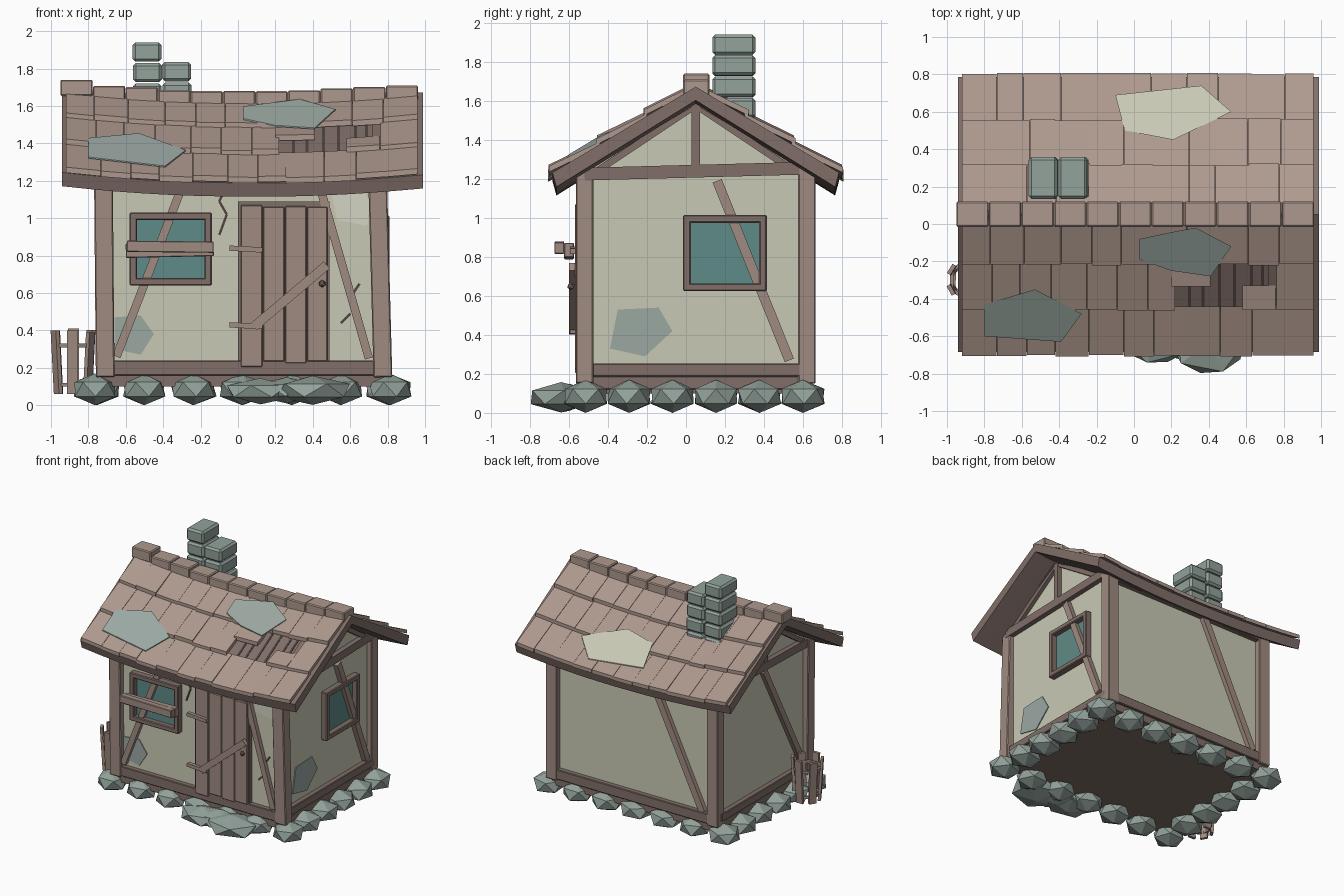
import bpy, bmesh, math, random
from mathutils import Vector

if "Cube" in bpy.data.objects:
    bpy.data.objects.remove(bpy.data.objects["Cube"])

random.seed(4)


def material(name, r, g, b):
    m = bpy.data.materials.new(name)
    lin = [((c / 255 + 0.055) / 1.055) ** 2.4 for c in (r, g, b)]
    m.diffuse_color = (*lin, 1)
    m.use_nodes = True
    m.node_tree.nodes["Principled BSDF"].inputs["Base Color"].default_value = m.diffuse_color
    return m


TILE = material("roof tile", 174, 153, 142)
WOOD = material("weathered wood", 160, 139, 129)
TIMBER = material("dark timber", 129, 111, 105)
PLASTER = material("plaster", 201, 201, 181)
PALE = material("pale plaster", 212, 212, 195)
STONE = material("stone", 147, 162, 155)
PATCH = material("grey patch", 155, 168, 162)
GLASS = material("teal glass", 95, 139, 135)
DARK = material("dark gap", 80, 69, 66)


def build(name, pieces, mat, bevel=0):
    """One object from a list of (verts, faces) pieces."""
    bm = bmesh.new()
    for verts, faces in pieces:
        vs = [bm.verts.new(v) for v in verts]
        for f in faces:
            bm.faces.new([vs[i] for i in f])
    bmesh.ops.recalc_face_normals(bm, faces=bm.faces)
    me = bpy.data.meshes.new(name)
    bm.to_mesh(me)
    bm.free()
    me.materials.append(mat)
    ob = bpy.data.objects.new(name, me)
    bpy.context.collection.objects.link(ob)
    if bevel:
        mod = ob.modifiers.new("bevel", "BEVEL")
        mod.width = bevel
        mod.segments = 1
    return ob


def prism(a, b):
    """Closed solid between two matching loops."""
    n = len(a)
    sides = [(i, (i + 1) % n, n + (i + 1) % n, n + i) for i in range(n)]
    return list(a) + list(b), sides + [tuple(range(n)), tuple(range(n, 2 * n))]


def box(x0, x1, y0, y1, z0, z1):
    ring = [(x0, y0), (x1, y0), (x1, y1), (x0, y1)]
    return prism([(x, y, z0) for x, y in ring], [(x, y, z1) for x, y in ring])


def beam(p, q, w, d, n):
    """Square bar from p to q, w wide, d deep along the direction n."""
    p, q, n = Vector(p), Vector(q), Vector(n)
    side = (q - p).cross(n).normalized() * w / 2
    out = n.normalized() * d / 2
    ends = [[c - side - out, c + side - out, c + side + out, c - side + out] for c in (p, q)]
    return prism(*ends)


def plate(points, n, t=0.007):
    n = Vector(n) * t
    return prism([Vector(p) for p in points], [Vector(p) + n for p in points])


FRONT, BACK, RIGHT, LEFT, UP = (0, -1, 0), (0, 1, 0), (1, 0, 0), (-1, 0, 0), (0, 0, 1)
X0, X1, Y0, Y1, YC = -0.72, 0.76, -0.52, 0.62, 0.05

# Plaster walls with gables, and the floor
profile = [(Y0, 0.15), (Y1, 0.15), (Y1, 1.26), (YC, 1.60), (Y0, 1.26)]
build("walls", [prism([(X0, y, z) for y, z in profile], [(X1, y, z) for y, z in profile])], PLASTER)
build("floor", [box(-0.74, 0.78, -0.54, 0.64, 0.10, 0.16)], TIMBER)

# Corner posts, leaning slightly
posts = [beam((x, y, 0.15), (x + lean, y, 1.26), 0.10, 0.09, FRONT)
         for x, y, lean in ((-0.71, Y0, -0.01), (0.775, Y0, -0.03), (-0.70, Y1, 0), (0.75, Y1, 0))]
build("corner_posts", posts, WOOD, 0.006)

# Sills and wall plates
sills = []
for z, h in ((0.20, 0.08), (1.22, 0.06)):
    for y in (Y0, Y1):
        sills.append(beam((X0, y, z), (X1, y, z), h, 0.08, FRONT))
for x in (X0, X1):
    sills.append(beam((x, Y0, 0.22), (x, Y1, 0.22), 0.065, 0.08, RIGHT))
    sills.append(box(x - 0.025, x + 0.025, Y0, Y1, 0.12, 0.19))
build("sills", sills, TIMBER, 0.005)

# Gable framing on both ends
gable = []
for x in (X0, X1):
    gable.append(beam((x, -0.52, 1.225), (x, 0.61, 1.255), 0.065, 0.08, RIGHT))
    gable.append(beam((x, YC, 1.24), (x, YC, 1.62), 0.045, 0.07, RIGHT))
    for s in (-1, 1):
        gable.append(beam((x, YC + s * 0.62, 1.26), (x, YC, 1.615), 0.065, 0.08, RIGHT))
        gable.append(beam((x, YC + s * 0.50, 1.245), (x, YC + s * 0.02, 1.565), 0.035, 0.06, RIGHT))
build("gable_frame", gable, TIMBER)

# Diagonal wall braces
build("wall_braces", [
    beam((-0.65, -0.535, 0.26), (-0.31, -0.535, 1.14), 0.045, 0.04, FRONT),
    beam((0.70, -0.535, 0.25), (0.44, -0.535, 1.16), 0.045, 0.04, FRONT),
    beam((X1 + 0.02, 0.53, 0.27), (X1 + 0.02, 0.16, 1.19), 0.05, 0.04, RIGHT),
    beam((X0 - 0.015, -0.45, 0.25), (X0 - 0.015, 0.06, 1.20), 0.05, 0.04, LEFT),
    beam((-0.60, Y1 + 0.015, 0.24), (-0.14, Y1 + 0.015, 1.20), 0.055, 0.04, BACK)], WOOD)


# Windows
def window(name, centre, u, n, w, h):
    c, u, n, z = Vector(centre), Vector(u), Vector(n), Vector(UP)
    t, fo = 0.04, n * 0.02
    bars = []
    for s in (-1, 1):
        a = c + fo + u * s * (w - t) / 2
        bars.append(beam(a - z * h / 2, a + z * h / 2, t, 0.06, n))
        b = c + fo + z * s * (h - t) / 2
        bars.append(beam(b - u * w / 2, b + u * w / 2, t, 0.06, n))
    build(name + "_frame", bars, TIMBER, 0.006)
    pane = [c + u * i * w * 0.45 + z * j * h * 0.45 for i, j in ((-1, -1), (1, -1), (1, 1), (-1, 1))]
    build(name + "_glass", [plate(pane, n)], GLASS)


window("front_window", (-0.36, Y0, 0.835), RIGHT, FRONT, 0.44, 0.39)
window("side_window", (X1, 0.20, 0.82), BACK, RIGHT, 0.43, 0.39)
build("window_boards", [
    beam((-0.60, -0.60, 0.825), (-0.13, -0.60, 0.835), 0.075, 0.05, FRONT),
    beam((-0.595, -0.65, 0.85), (-0.13, -0.65, 0.845), 0.06, 0.05, FRONT)], WOOD, 0.004)

# Plank door with straps, cross brace and knob
planks = [box(a, b, -0.57, -0.52, z0, z1) for a, b, z0, z1 in (
    (0.015, 0.130, 0.205, 1.07), (0.135, 0.248, 0.235, 1.06), (0.253, 0.365, 0.225, 1.065), (0.370, 0.478, 0.235, 1.06))]
build("door_planks", planks, WOOD, 0.004)
build("door_frame", [box(0.0, 0.49, -0.55, -0.515, 0.18, 1.09)], TIMBER)
build("door_boards", [
    beam((-0.045, -0.58, 0.84), (0.13, -0.58, 0.83), 0.028, 0.03, FRONT),
    beam((-0.045, -0.58, 0.43), (0.13, -0.58, 0.42), 0.028, 0.03, FRONT),
    beam((0.085, -0.585, 0.42), (0.475, -0.585, 0.75), 0.05, 0.03, FRONT)], WOOD)


def rocks(name, items, mat):
    """Faceted lumps given as (centre, scale) pairs."""
    bm = bmesh.new()
    for c, s in items:
        r = bmesh.ops.create_icosphere(bm, subdivisions=1, radius=1)
        a = random.uniform(0, math.tau)
        for v in r["verts"]:
            x, y = v.co.x * math.cos(a) - v.co.y * math.sin(a), v.co.x * math.sin(a) + v.co.y * math.cos(a)
            v.co = Vector((c[0] + x * s[0], c[1] + y * s[1], c[2] + v.co.z * s[2]))
    me = bpy.data.meshes.new(name)
    bm.to_mesh(me)
    bm.free()
    me.materials.append(mat)
    bpy.context.collection.objects.link(bpy.data.objects.new(name, me))


rocks("door_knob", [((0.45, -0.59, 0.65), (0.02, 0.02, 0.02))], TIMBER)

# Foundation stones and doorstep
ring = [(-0.765 + 0.263 * i, y) for i in range(7) for y in (-0.515, 0.60)]
ring += [(x, -0.292 + 0.223 * i) for i in range(4) for x in (-0.755, 0.805)]
rocks("foundation_stones", [((x, y, 0.085), (random.uniform(0.125, 0.14), 0.125, 0.085)) for x, y in ring], STONE)
rocks("doorstep_stones", [((0.12, -0.62, 0.075), (0.20, 0.14, 0.07)), ((0.40, -0.64, 0.08), (0.22, 0.18, 0.078)),
                          ((0.26, -0.60, 0.08), (0.2, 0.14, 0.07))], STONE)

# Cracks and bare spots on the walls
cracks = [[(-0.08, 1.13), (-0.10, 1.09), (-0.06, 1.02), (-0.10, 0.91)], [(0.55, 0.44), (0.60, 0.49)],
          [(0.61, 0.59), (0.65, 0.65)]]
build("wall_cracks", [beam((a[0], Y0, a[1]), (b[0], Y0, b[1]), 0.013, 0.012, FRONT)
                      for c in cracks for a, b in zip(c, c[1:])], DARK)
bare = [(-0.66, 0.47), (-0.52, 0.48), (-0.45, 0.38), (-0.52, 0.27), (-0.66, 0.30)]
side = [(-0.35, 0.53), (-0.14, 0.54), (-0.07, 0.42), (-0.21, 0.29), (-0.39, 0.33)]
pale = [(0.50, 1.13), (0.57, 1.15), (0.68, 1.14), (0.71, 1.06), (0.69, 0.96), (0.53, 0.99)]
build("wall_patches", [plate([(x, Y0, z) for x, z in bare], FRONT), plate([(X1, y, z) for y, z in side], RIGHT)], PATCH)
build("pale_wall_patch", [plate([(x, Y0, z) for x, z in pale], FRONT)], PALE)


# Sagging roof: height over x and distance d from the ridge
def roof(x, d, s, off):
    sag = -0.055 * max(0, 1 - ((x - 0.02) / 0.96) ** 2)
    return (x, YC + s * d, 1.685 - 0.6 * d + sag + off - 0.012 * (x > 0) * x)


def shingle(x0, x1, d0, d1, s, up=0.015, low=0.045, t=0.03):
    ring = [(x0, d0, up), (x1, d0, up), (x1, d1, low), (x0, d1, low)]
    return prism([roof(x, d, s, o - t) for x, d, o in ring], [roof(x, d, s, o) for x, d, o in ring])


deck = []
for s in (-1, 1):
    xs = [-0.94 + 1.93 * i / 14 for i in range(15)]
    loops = [[roof(x, 0, s, 0), roof(x, 0.735, s, 0), roof(x, 0.715, s, -0.085), roof(x, 0, s, -0.07)] for x in xs]
    faces = [(4 * i + j, 4 * i + (j + 1) % 4, 4 * i + 4 + (j + 1) % 4, 4 * i + 4 + j) for i in range(14) for j in range(4)]
    deck.append(([v for l in loops for v in l], faces + [(0, 1, 2, 3), (56, 57, 58, 59)]))
build("roof_deck", deck, TIMBER)


def row(xa, xb, n, d0, d1, s):
    cuts = [xa] + [xa + (xb - xa) * i / n + random.uniform(-0.02, 0.02) for i in range(1, n)] + [xb]
    return [shingle(a + 0.001, b - 0.001, d0, d1 + random.uniform(-0.006, 0.004), s, low=0.04 + random.uniform(0, 0.008))
            for a, b in zip(cuts, cuts[1:])]


tiles = []
for d0, d1 in ((0.0, 0.27), (0.25, 0.51), (0.49, 0.755)):
    tiles += row(-0.92, 0.96, 11, d0, d1, 1)
    if d0 == 0.25:  # broken row with a hole
        tiles += row(-0.92, 0.22, 7, d0, d1, -1) + row(0.76, 0.96, 1, d0, d1, -1)
        tiles += [shingle(0.20, 0.41, 0.25, 0.385, -1), shingle(0.58, 0.757, 0.38, 0.51, -1)]
    else:
        tiles += row(-0.92, 0.96, 11, d0, d1, -1)
build("roof_tiles", tiles, TILE)
build("roof_hole_gaps", [shingle(x, x + 0.016, 0.25, 0.51, -1, 0.004, 0.004, 0.006)
                         for x in (0.29, 0.36, 0.45, 0.53, 0.62, 0.68)], DARK)

# Ridge caps
caps = []
for i in range(11):
    a = -0.95 + 0.174 * i
    h = roof(a + 0.09, 0, 1, 0)[2] + (0.012 if i == 0 else random.uniform(-0.006, 0.004))
    caps.append(box(a, a + 0.173, -0.015, 0.12, h - 0.035, h + 0.052))
build("ridge_caps", caps, TILE, 0.007)


# Roof patches
def roof_patch(name, pts, s, mat):
    build(name, [plate([roof(x, abs(y - YC), s, 0.04) for x, y in pts], UP)], mat)


roof_patch("roof_patch_left", [(-0.80, -0.43), (-0.53, -0.35), (-0.28, -0.48), (-0.39, -0.63), (-0.80, -0.60)], -1, PATCH)
roof_patch("roof_patch_upper", [(0.03, -0.08), (0.22, -0.04), (0.33, -0.02), (0.52, -0.12), (0.41, -0.28), (0.20, -0.25),
                                (0.03, -0.19)], -1, PATCH)
roof_patch("roof_patch_back", [(-0.10, 0.69), (0.36, 0.74), (0.52, 0.60), (0.21, 0.45), (-0.05, 0.50)], 1, PLASTER)

# Chimney of stacked blocks
blocks = []
for x0, x1, top, n in ((-0.562, -0.408, 1.94, 5), (-0.402, -0.246, 1.835, 4)):
    for i in range(n):
        j = random.uniform(-0.005, 0.005)
        blocks.append(box(x0 + j, x1 + j, 0.135, 0.357, top - 0.11 * i - 0.103, top - 0.11 * i))
build("chimney", blocks, STONE, 0.015)

# Ring of stakes beside the wall
cx, cy, r = -0.882, -0.30, 0.11
spots = [(cx + r * math.cos(i * math.tau / 6 + 0.5), cy + r * math.sin(i * math.tau / 6 + 0.5)) for i in range(6)]
stakes = [beam((cx + (x - cx) * 0.82, cy + (y - cy) * 0.82, 0.06), (x, y, random.uniform(0.38, 0.41)), 0.058, 0.022,
               (x - cx, y - cy, 0)) for x, y in spots]
for z, k in ((0.32, 0.97), (0.11, 0.85)):
    pts = [(cx + (x - cx) * k, cy + (y - cy) * k, z) for x, y in spots]
    stakes += [beam(p, q, 0.02, 0.02, UP) for p, q in zip(pts, pts[1:] + pts[:1])]
build("stake_ring", stakes, WOOD)
